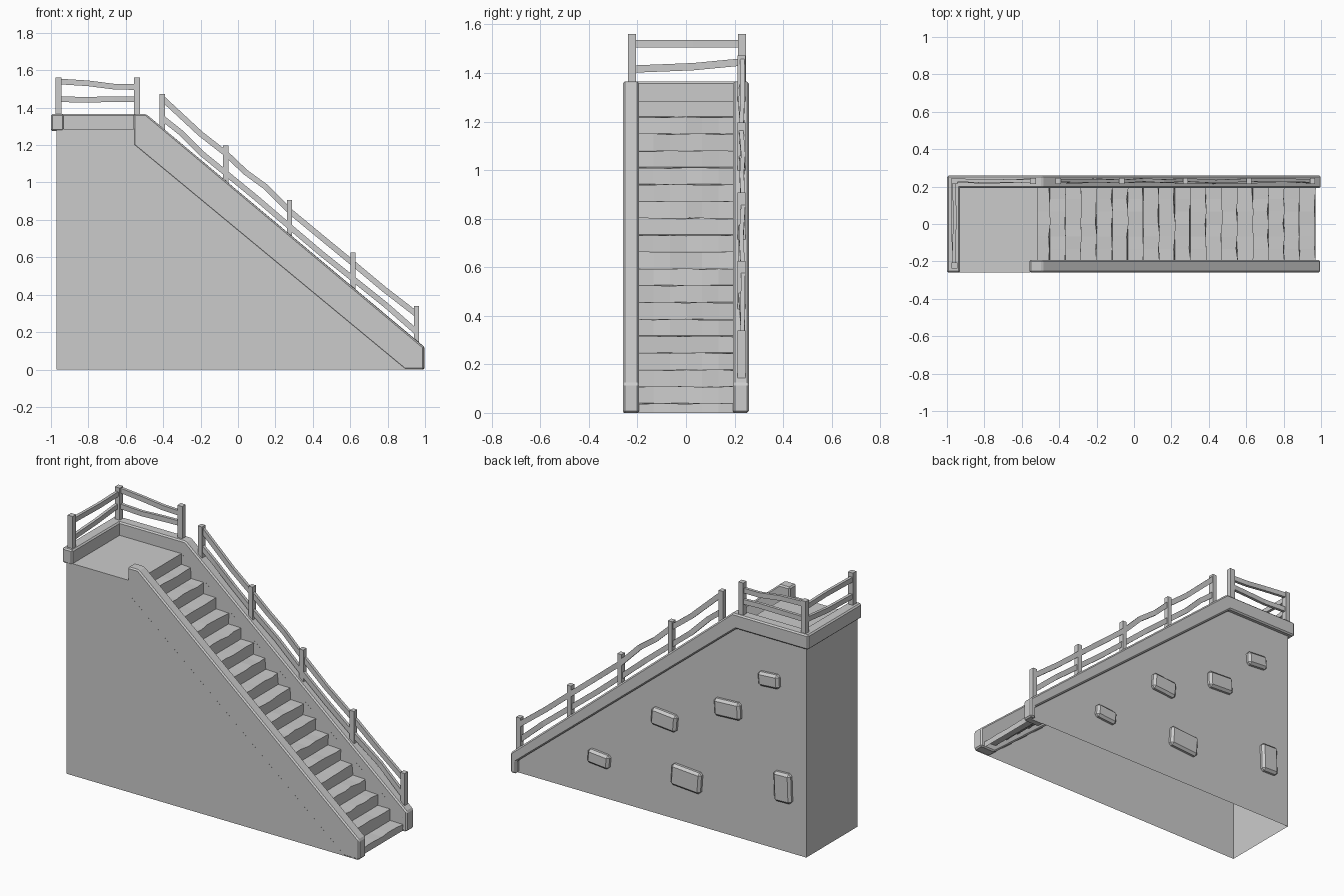
import bpy, bmesh, random
from math import radians
from mathutils import Matrix, Vector

if "Cube" in bpy.data.objects:
    bpy.data.objects.remove(bpy.data.objects["Cube"])

random.seed(4)


def add_obj(name, bm, bevel=0.0):
    bmesh.ops.recalc_face_normals(bm, faces=bm.faces)
    me = bpy.data.meshes.new(name)
    bm.to_mesh(me)
    bm.free()
    ob = bpy.data.objects.new(name, me)
    bpy.context.collection.objects.link(ob)
    if bevel:
        m = ob.modifiers.new("bevel", 'BEVEL')
        m.width = bevel
        m.segments = 1
    return ob


def prism(name, prof, y0, y1, bevel=0.0):
    """Extrude an xz profile from y0 to y1."""
    bm = bmesh.new()
    f = bm.faces.new([bm.verts.new((x, y0, z)) for x, z in prof])
    ext = bmesh.ops.extrude_face_region(bm, geom=[f])["geom"]
    bmesh.ops.translate(bm, vec=(0, y1 - y0, 0),
                        verts=[g for g in ext if isinstance(g, bmesh.types.BMVert)])
    # extrude drops the source face, so close the start again if needed
    edges = [e for e in bm.edges if len(e.link_faces) == 1]
    if edges:
        bmesh.ops.holes_fill(bm, edges=edges, sides=0)
    return add_obj(name, bm, bevel)


def box(name, centre, size, bevel=0.0, tilt=0.0):
    bm = bmesh.new()
    bmesh.ops.create_cube(bm, size=1)
    bmesh.ops.scale(bm, vec=size, verts=bm.verts)
    bmesh.ops.rotate(bm, matrix=Matrix.Rotation(radians(tilt), 3, 'Y'), verts=bm.verts)
    bmesh.ops.translate(bm, vec=centre, verts=bm.verts)
    return add_obj(name, bm, bevel)


def rail(name, pts, side, height=0.03, width=0.018):
    """Rectangular plank swept through points; side is the sideways axis."""
    bm = bmesh.new()
    s = Vector(side) * width / 2
    rings = []
    for i, p in enumerate(pts):
        t = Vector(pts[min(i + 1, len(pts) - 1)]) - Vector(pts[max(i - 1, 0)])
        up = t.cross(Vector(side)).normalized() * height / 2
        p = Vector(p)
        rings.append([bm.verts.new(p + a * s + b * up)
                      for a, b in ((-1, -1), (1, -1), (1, 1), (-1, 1))])
    for r, q in zip(rings, rings[1:]):
        for k in range(4):
            bm.faces.new((r[k], r[(k + 1) % 4], q[(k + 1) % 4], q[k]))
    bm.faces.new(rings[0])
    bm.faces.new(rings[-1])
    return add_obj(name, bm)


TOP, DECK = 1.365, 1.285


def slope(x):
    return TOP - 0.84 * (x + 0.49)


# hollow body: front, left and back walls, open underneath
bm = bmesh.new()
front = [(-0.97, 0), (0.985, 0), (0.985, 0.1), (-0.48, 1.33), (-0.555, DECK), (-0.97, DECK)]
back = [(-0.97, 0), (0.985, 0), (0.985, 0.1), (-0.48, 1.33), (-0.97, 1.33)]
bm.faces.new([bm.verts.new((x, -0.258, z)) for x, z in front])
bm.faces.new([bm.verts.new((x, 0.232, z)) for x, z in back])
bm.faces.new([bm.verts.new((-0.97, y, z)) for y, z in
              ((-0.258, 0), (0.232, 0), (0.232, 1.29), (-0.258, 1.29))])
add_obj("body_walls", bm)

# landing
bm = bmesh.new()
bm.faces.new([bm.verts.new((x, y, DECK)) for x, y in
              ((-0.97, -0.258), (-0.555, -0.258), (-0.555, 0.2), (-0.97, 0.2))])
add_obj("landing", bm)

# worn steps
prof = [(-0.56, DECK), (-0.515, DECK)]
for i in range(18):
    z = 1.22 - i * 0.0694
    prof += [(prof[-1][0], z), (-0.45 + i * 0.0835, z)]
prof.append((prof[-1][0], 0))
bm = bmesh.new()
N = 6
cols = [[] for _ in range(N + 1)]
for j, (x, z) in enumerate(prof):
    for i in range(N + 1):
        nose = j % 2 == 1 and j > 1
        dx = random.uniform(-0.007, 0.004) if nose else 0
        dz = random.uniform(-0.005, 0.001) if nose else 0
        cols[i].append(bm.verts.new((x + dx, -0.2 + 0.4 * i / N, z + dz)))
for a, b in zip(cols, cols[1:]):
    for j in range(len(prof) - 1):
        bm.faces.new((a[j], b[j], b[j + 1], a[j + 1]))
add_obj("steps", bm)

# parapets
prism("front_parapet", [(-0.56, 1.2), (-0.56, TOP), (-0.49, TOP), (0.995, 0.12),
                        (0.995, 0), (0.89, 0)], -0.26, -0.193, 0.008)
prism("back_parapet_core", [(-0.96, 1.2), (-0.96, 1.35), (-0.5, 1.35), (0.985, 0.11),
                            (0.985, 0), (0.89, 0), (-0.56, 1.2)], 0.194, 0.23)
prism("back_coping", [(-1, 1.275), (-1, TOP), (-0.49, TOP), (0.998, 0.12), (0.998, 0),
                      (0.96, 0), (0.96, 0.075), (-0.515, 1.275)], 0.193, 0.259, 0.008)
box("left_coping", (-0.965, -0.001, 1.32), (0.07, 0.518, 0.09), 0.008)

# posts
post_spots = [(-0.96, -0.222), (-0.96, 0.23), (-0.54, 0.23)]
for i, (x, y) in enumerate(post_spots):
    box(f"landing_post_{i + 1}", (x, y, 1.455), (0.033, 0.033, 0.21))
post_x = [-0.405 + 0.34 * i for i in range(5)]
for i, (x, top) in enumerate(zip(post_x, (1.472, 1.197, 0.907, 0.625, 0.34))):
    low = slope(x) - 0.015
    box(f"stair_post_{i + 1}", (x, 0.229, (top + low) / 2), (0.028, 0.032, top - low))

# wavy rails
def xz_rail(name, pts):
    rail(name, [(x, 0.23 + random.uniform(-0.007, 0.007), z) for x, z in pts], (0, 1, 0))


xz_rail("stair_upper_rail", [(-0.405, 1.45), (-0.2, 1.26), (-0.065, 1.155), (0.04, 1.055),
                             (0.15, 0.975), (0.275, 0.848), (0.43, 0.72), (0.615, 0.568),
                             (0.78, 0.43), (0.955, 0.295)])
xz_rail("stair_lower_rail", [(-0.405, 1.345), (-0.31, 1.27), (-0.2, 1.16), (-0.065, 1.05),
                             (0.1, 0.915), (0.275, 0.765), (0.44, 0.625), (0.615, 0.485),
                             (0.79, 0.345), (0.955, 0.2)])
xz_rail("landing_upper_rail", [(-0.96, 1.54), (-0.8, 1.53), (-0.66, 1.512), (-0.54, 1.51)])
xz_rail("landing_lower_rail", [(-0.96, 1.445), (-0.8, 1.442), (-0.66, 1.446), (-0.54, 1.445)])
for name, zs in (("left_upper_rail", (1.52, 1.52, 1.52)), ("left_lower_rail", (1.416, 1.426, 1.445))):
    rail(name, [(-0.96 + random.uniform(-0.008, 0.008), y, z)
                for y, z in zip((-0.222, 0.03, 0.23), zs)], (1, 0, 0))

# raised stones on the back wall
stones = [(-0.727, 1.016, 0.14, 0.085, 4), (-0.45, 0.766, 0.175, 0.105, 3),
          (-0.024, 0.588, 0.17, 0.105, -5), (0.415, 0.233, 0.145, 0.085, -5),
          (-0.173, 0.27, 0.2, 0.13, -4), (-0.82, 0.39, 0.115, 0.18, 2)]
for i, (x, z, w, h, tilt) in enumerate(stones):
    box(f"wall_stone_{i + 1}", (x, 0.237, z), (w, 0.046, h), 0.014, tilt)
